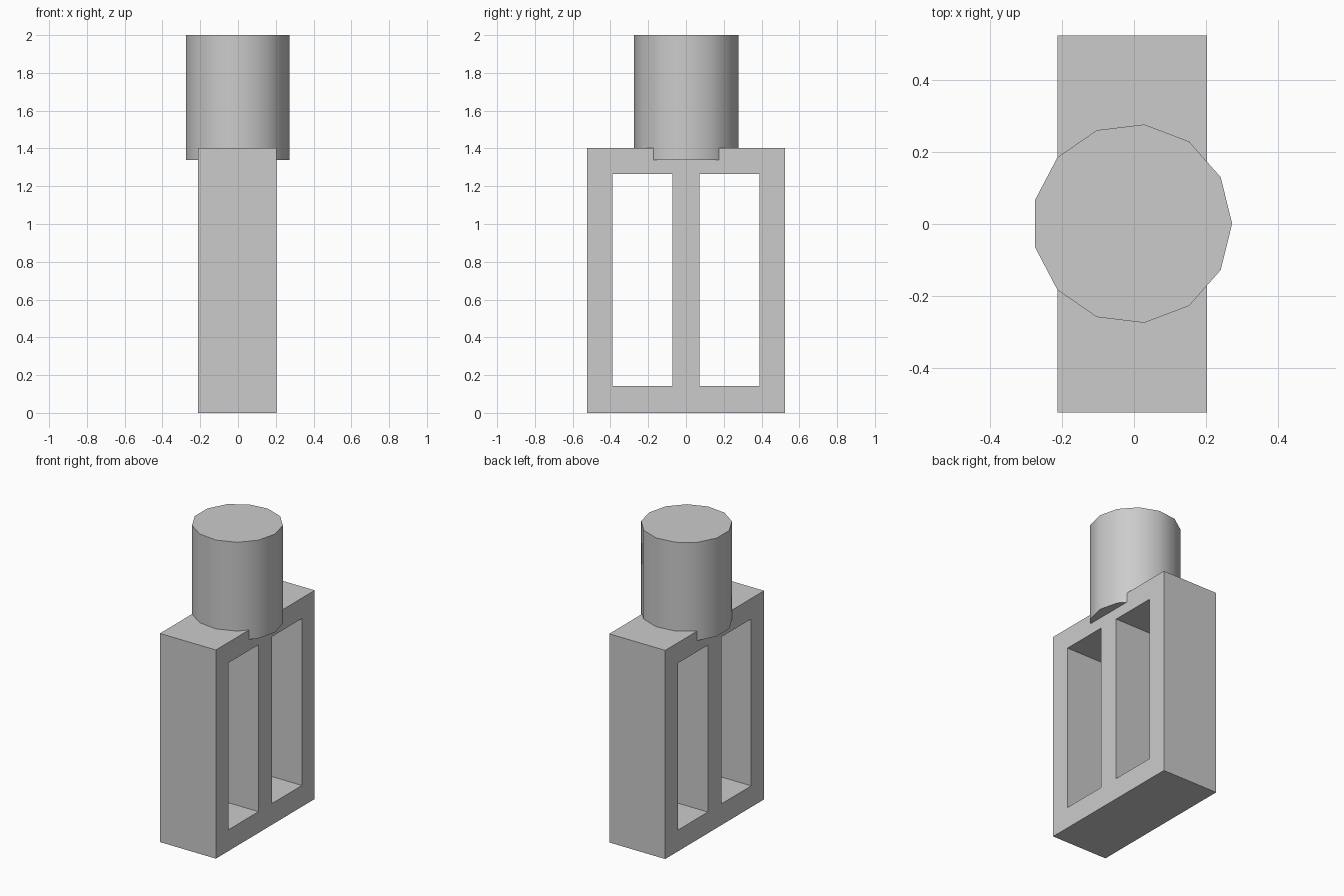
import bpy
import math

cube = bpy.data.objects.get("Cube")
if cube:
    bpy.data.objects.remove(cube, do_unlink=True)

grey = bpy.data.materials.new("plain grey")
grey.use_nodes = True
color = (0.6, 0.6, 0.6, 1)
grey.diffuse_color = color
grey.node_tree.nodes["Principled BSDF"].inputs["Base Color"].default_value = color

CENTRE_X = -0.005


def box(name, width, y0, y1, z0, z1):
    bpy.ops.mesh.primitive_cube_add(
        size=1, location=(CENTRE_X, (y0 + y1) / 2, (z0 + z1) / 2))
    obj = bpy.context.object
    obj.name = name
    obj.scale = (width, y1 - y0, z1 - z0)
    bpy.ops.object.transform_apply(location=False, rotation=False, scale=True)
    obj.data.materials.append(grey)
    return obj


# Block body with two tall openings running through it
body = box("body_frame", 0.416, -0.525, 0.525, 0, 1.403)
for side, sign in (("front", -1), ("back", 1)):
    inner, outer = sorted((sign * 0.072, sign * 0.389))
    cutter = box(side + "_opening_cutter", 1, inner, outer, 0.143, 1.265)
    cutter.hide_render = True
    cutter.hide_set(True)
    cut = body.modifiers.new(side + " opening", "BOOLEAN")
    cut.operation = "DIFFERENCE"
    cut.solver = "EXACT"
    cut.object = cutter

# Thirteen-sided cap, sunk slightly into the body, one corner towards +x
bottom, top = 1.339, 2
bpy.ops.mesh.primitive_cylinder_add(
    vertices=13, radius=0.2785, depth=top - bottom,
    location=(CENTRE_X, 0.001, (bottom + top) / 2),
    rotation=(0, 0, -math.pi / 2))
cap = bpy.context.object
cap.name = "round_cap"
cap.data.materials.append(grey)
bpy.ops.object.shade_smooth_by_angle(angle=math.radians(35))
